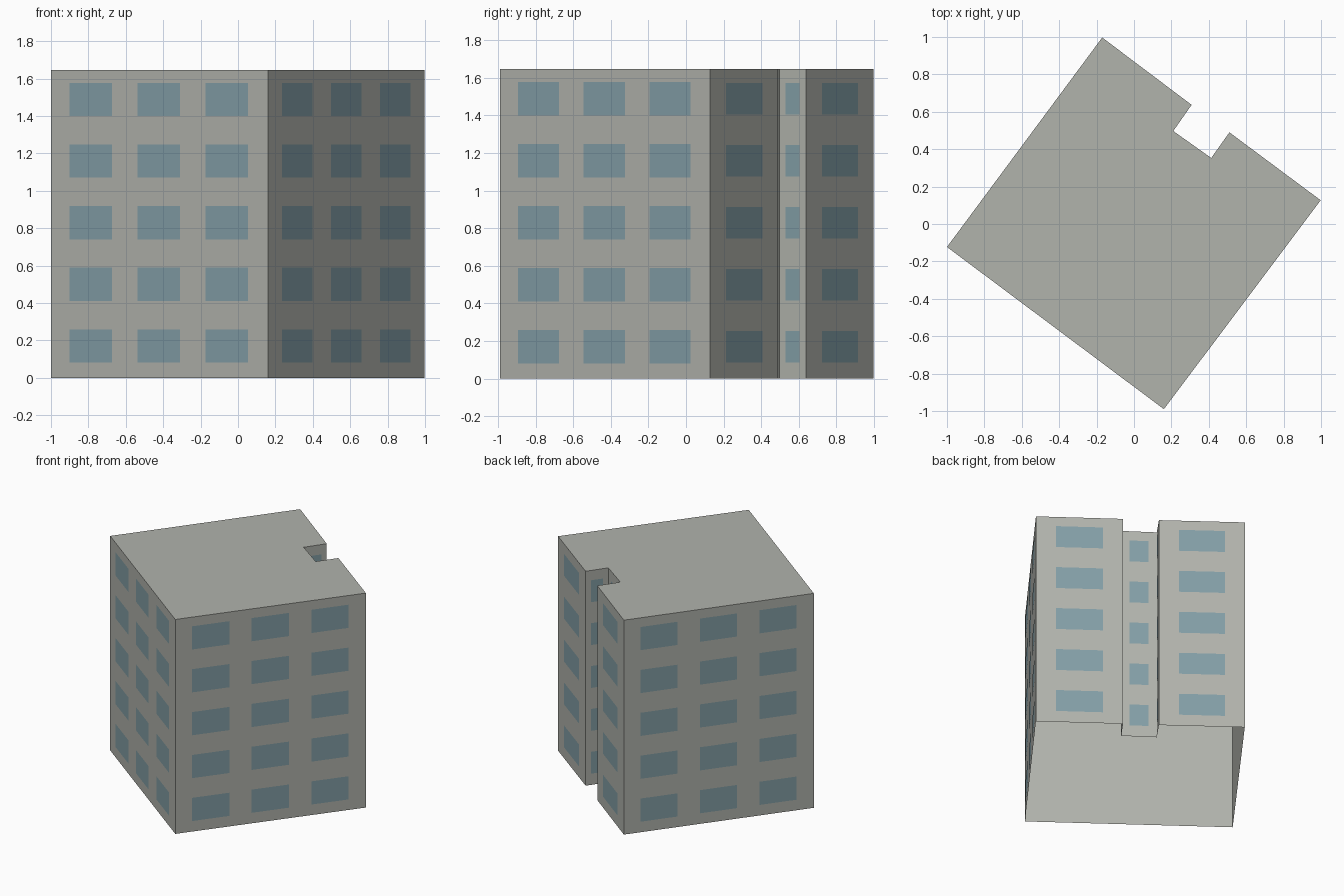
import bpy
import bmesh
from mathutils import Vector

cube = bpy.data.objects.get("Cube")
if cube:
    bpy.data.objects.remove(cube, do_unlink=True)

HEIGHT = 1.647
STOREYS = 5
STOREY = HEIGHT / STOREYS
GAP = 0.002  # plates sit just proud of the wall

# Floor plan, counter-clockwise: rotated block with a notch at the back
PLAN = [Vector((x, y, 0)) for x, y in (
    (-1, -0.123), (0.16, -0.99), (0.998, 0.127), (0.51, 0.49),
    (0.413, 0.353), (0.21, 0.497), (0.308, 0.637), (-0.17, 0.997))]


def material(name, colour):
    mat = bpy.data.materials.new(name)
    mat.use_nodes = True
    mat.diffuse_color = (*colour, 1)
    mat.node_tree.nodes["Principled BSDF"].inputs["Base Color"].default_value = (*colour, 1)
    return mat


def make_object(name, bm, mat):
    mesh = bpy.data.meshes.new(name)
    bm.to_mesh(mesh)
    bm.free()
    mesh.materials.append(mat)
    obj = bpy.data.objects.new(name, mesh)
    bpy.context.collection.objects.link(obj)
    return obj


concrete = material("grey_concrete", (0.44, 0.452, 0.415))
glass = material("blue_grey_glass", (0.228, 0.345, 0.385))
up = Vector((0, 0, 1))
walls = list(zip(PLAN, PLAN[1:] + PLAN[:1]))

# Building shell: walls and flat roof, open underneath
bm = bmesh.new()
base = [bm.verts.new(p) for p in PLAN]
top = [bm.verts.new(p + up * HEIGHT) for p in PLAN]
for i in range(len(PLAN)):
    j = (i + 1) % len(PLAN)
    bm.faces.new((base[i], base[j], top[j], top[i]))
bm.faces.new(top)
make_object("building_shell", bm, concrete)

# Window plates: three columns on long walls, one on short walls
bm = bmesh.new()
for start, end in walls:
    along = end - start
    out = along.cross(up).normalized() * GAP
    if along.length > 1:
        columns, half_width, half_height = (0.185, 0.498, 0.811), 0.098, 0.089
    else:
        columns, half_width, half_height = (0.5,), 0.267, 0.084
    for centre in columns:
        for storey in range(STOREYS):
            z = STOREY * (storey + 0.5) + 0.006
            corners = [(-1, -1), (1, -1), (1, 1), (-1, 1)]
            bm.faces.new([bm.verts.new(
                start + along * (centre + u * half_width) + out + up * (z + v * half_height))
                for u, v in corners])
make_object("windows", bm, glass)
